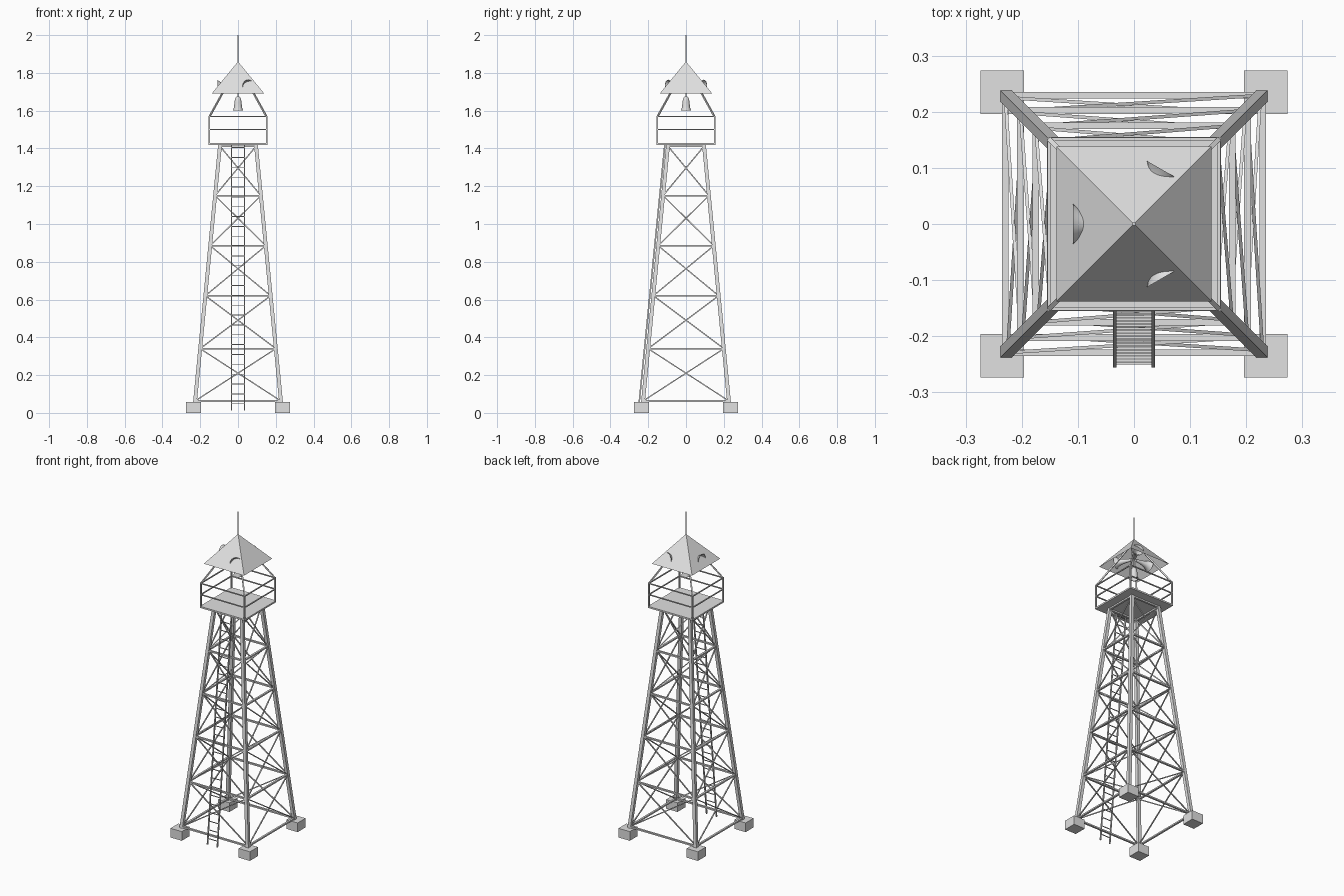
import bpy, bmesh, math
from mathutils import Vector, Matrix

if "Cube" in bpy.data.objects:
    bpy.data.objects.remove(bpy.data.objects["Cube"])

steel = bpy.data.materials.new("light grey")
steel.diffuse_color = (0.75, 0.75, 0.75, 1)
steel.use_nodes = True
steel.node_tree.nodes["Principled BSDF"].inputs["Base Color"].default_value = steel.diffuse_color


def finish(name, bm, smooth=None, recalc=True):
    if recalc:
        bmesh.ops.recalc_face_normals(bm, faces=bm.faces)
    me = bpy.data.meshes.new(name)
    bm.to_mesh(me)
    bm.free()
    me.materials.append(steel)
    ob = bpy.data.objects.new(name, me)
    bpy.context.collection.objects.link(ob)
    if smooth:
        bpy.context.view_layer.objects.active = ob
        ob.select_set(True)
        bpy.ops.object.shade_smooth_by_angle(angle=math.radians(smooth))
        ob.select_set(False)
    return ob


def box(bm, c, s):
    bmesh.ops.create_cube(bm, size=1, matrix=Matrix.Translation(c) @ Matrix.Diagonal((*s, 1)))


def rod(bm, a, b, w, d=None):
    # square bar from a to b
    a, b = Vector(a), Vector(b)
    v = b - a
    rot = v.to_track_quat('Z', 'Y').to_matrix().to_4x4()
    m = Matrix.Translation((a + b) / 2) @ rot @ Matrix.Diagonal((w, d or w, v.length, 1))
    bmesh.ops.create_cube(bm, size=1, matrix=m)


def lathe(bm, profile, matrix, steps=24):
    rings = [[bm.verts.new(matrix @ Vector((r * math.cos(2 * math.pi * i / steps),
                                            r * math.sin(2 * math.pi * i / steps), z)))
              for i in range(steps)] for r, z in profile]
    for p, q in zip(rings, rings[1:]):
        for i in range(steps):
            j = (i + 1) % steps
            bm.faces.new((p[i], p[j], q[j], q[i]))


Z0, Z1 = 0.055, 1.42
CORNERS = [(-1, -1), (1, -1), (1, 1), (-1, 1)]


def leg_at(z):
    # distance of leg centre from the axis at height z
    return 0.228 + (0.095 - 0.228) * (z - Z0) / (Z1 - Z0)


# footings
bm = bmesh.new()
for sx, sy in CORNERS:
    box(bm, (sx * 0.235, sy * 0.235, 0.0285), (0.078, 0.078, 0.057))
finish("footings", bm)

# leaning legs with level ends
bm = bmesh.new()
for sx, sy in CORNERS:
    ends = []
    for z in (Z0, Z1):
        c = leg_at(z)
        ends.append([bm.verts.new((sx * c + 0.01 * u, sy * c + 0.01 * v, z)) for u, v in CORNERS])
    bm.faces.new(ends[0])
    bm.faces.new(ends[1])
    for i in range(4):
        j = (i + 1) % 4
        bm.faces.new((ends[0][i], ends[0][j], ends[1][j], ends[1][i]))
finish("legs", bm)

# horizontal girts and cross bracing on all four sides
levels = [0.063, 0.34, 0.62, 0.885, 1.15, 1.412]
girts, braces = bmesh.new(), bmesh.new()
for k in range(4):
    R = Matrix.Rotation(k * math.pi / 2, 3, 'Z')
    for z in levels:
        c = leg_at(z)
        s = (2 * c, 0.012, 0.009) if k % 2 == 0 else (0.012, 2 * c, 0.009)
        box(girts, R @ Vector((0, -c - 0.002, z)), s)
    for z, t in zip(levels, levels[1:]):
        c, d = leg_at(z), leg_at(t)
        for s in (1, -1):
            off = s * 0.002
            rod(braces, R @ Vector((-s * c, -c - off, z)), R @ Vector((s * d, -d - off, t)), 0.006)
finish("girts", girts)
finish("cross_braces", braces)

# ladder
bm = bmesh.new()
foot, top = Vector((0, -0.252, 0.012)), Vector((0, -0.112, 1.42))
for s in (-1, 1):
    off = Vector((s * 0.034, 0, 0))
    rod(bm, foot + off, top + off, 0.006, 0.008)
n = 27
for i in range(n):
    box(bm, foot.lerp(top, (i + 0.7) / n), (0.068, 0.004, 0.004))
finish("ladder", bm)

# platform deck
bm = bmesh.new()
box(bm, (0, 0, 1.423), (0.31, 0.31, 0.01))
finish("platform", bm)

# railing posts and rails
bm = bmesh.new()
for i, (sx, sy) in enumerate(CORNERS):
    box(bm, (sx * 0.151, sy * 0.151, 1.499), (0.008, 0.008, 0.148))
    nx, ny = CORNERS[(i + 1) % 4]
    for z in (1.5, 1.57):
        rod(bm, (sx * 0.151, sy * 0.151, z), (nx * 0.151, ny * 0.151, z), 0.006)
finish("railing", bm)

# roof struts leaning in toward the peak
bm = bmesh.new()
for sx, sy in CORNERS:
    rod(bm, (sx * 0.15, sy * 0.15, 1.57), (sx * 0.012, sy * 0.012, 1.82), 0.008)
finish("roof_struts", bm)

# open pyramid roof: outer sheet and underside lining, crisp hips
for name, drop, flip in (("roof", 0, False), ("roof_lining", 0.0015, True)):
    bm = bmesh.new()
    peak = bm.verts.new((0, 0, 1.86 - drop))
    eave = [bm.verts.new((sx * 0.138, sy * 0.138, 1.692 - drop)) for sx, sy in CORNERS]
    for i in range(4):
        f = (eave[i], eave[(i + 1) % 4], peak)
        bm.faces.new(f[::-1] if flip else f)
    finish(name, bm, recalc=False)

# mast
bm = bmesh.new()
rod(bm, (0, 0, 1.67), (0, 0, 2.0), 0.005)
finish("mast", bm)

# bell
bm = bmesh.new()
prof = [(0.001, 1.676), (0.01, 1.673), (0.016, 1.663), (0.0185, 1.645), (0.021, 1.62),
        (0.026, 1.602), (0.022, 1.602), (0.016, 1.64), (0.001, 1.66)]
lathe(bm, prof, Matrix.Identity(4))
finish("bell", bm, 60)

# three horn loudspeakers poking through the roof
bm = bmesh.new()
prof = [(0.001, 0.012), (0.008, 0.012), (0.011, 0.05), (0.018, 0.078), (0.024, 0.094), (0.036, 0.109),
        (0.034, 0.109), (0.022, 0.096), (0.015, 0.08), (0.001, 0.06)]
for a in (60, 180, 300):
    m = (Matrix.Translation((0, 0, 1.728)) @ Matrix.Rotation(math.radians(a), 4, 'Z')
         @ Matrix.Rotation(math.pi / 2, 4, 'Y'))
    lathe(bm, prof, m)
finish("horn_speakers", bm, 40)
